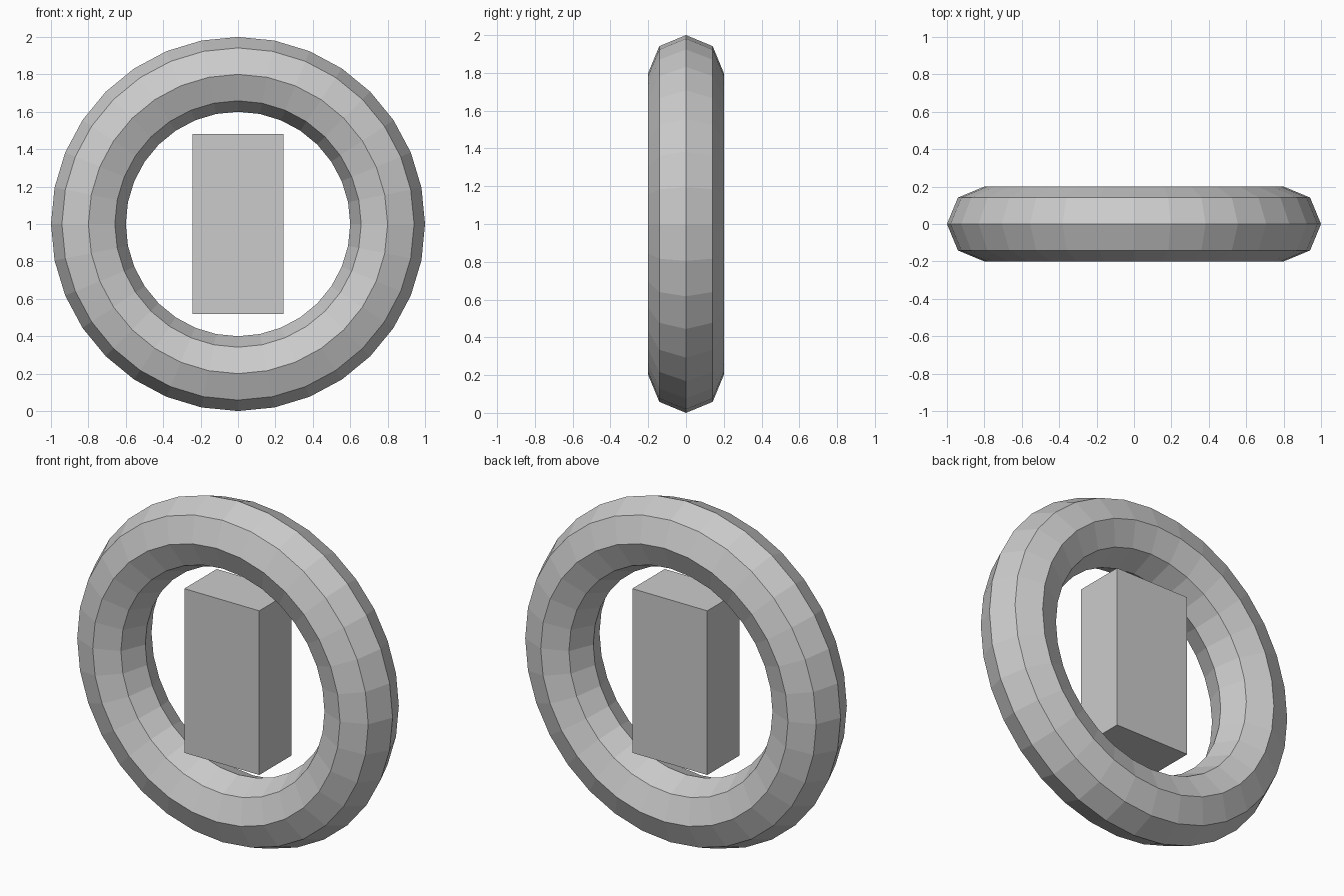
import bpy
from math import radians

default = bpy.data.objects.get("Cube")
if default:
    bpy.data.objects.remove(default, do_unlink=True)

# Single light grey material
GREY = (0.6, 0.6, 0.6, 1.0)
grey = bpy.data.materials.new("light_grey")
grey.use_nodes = True
grey.diffuse_color = GREY
grey.node_tree.nodes["Principled BSDF"].inputs["Base Color"].default_value = GREY


def finish(name):
    """Name the new part, apply its transform and give it the flat grey."""
    part = bpy.context.object
    part.name = name
    bpy.ops.object.transform_apply(location=False, rotation=True, scale=True)
    bpy.ops.object.shade_flat()
    part.data.materials.clear()
    part.data.materials.append(grey)
    return part


# Upright faceted ring with an octagonal section
bpy.ops.mesh.primitive_torus_add(
    major_segments=32, minor_segments=8, major_radius=0.8, minor_radius=0.2,
    location=(0, 0, 1), rotation=(radians(90), 0, 0))
finish("ring")

# Block floating in the middle of the ring
bpy.ops.mesh.primitive_cube_add(size=1, location=(0, 0, 1))
bpy.context.object.scale = (0.485, 0.3, 0.96)
finish("centre_block")
